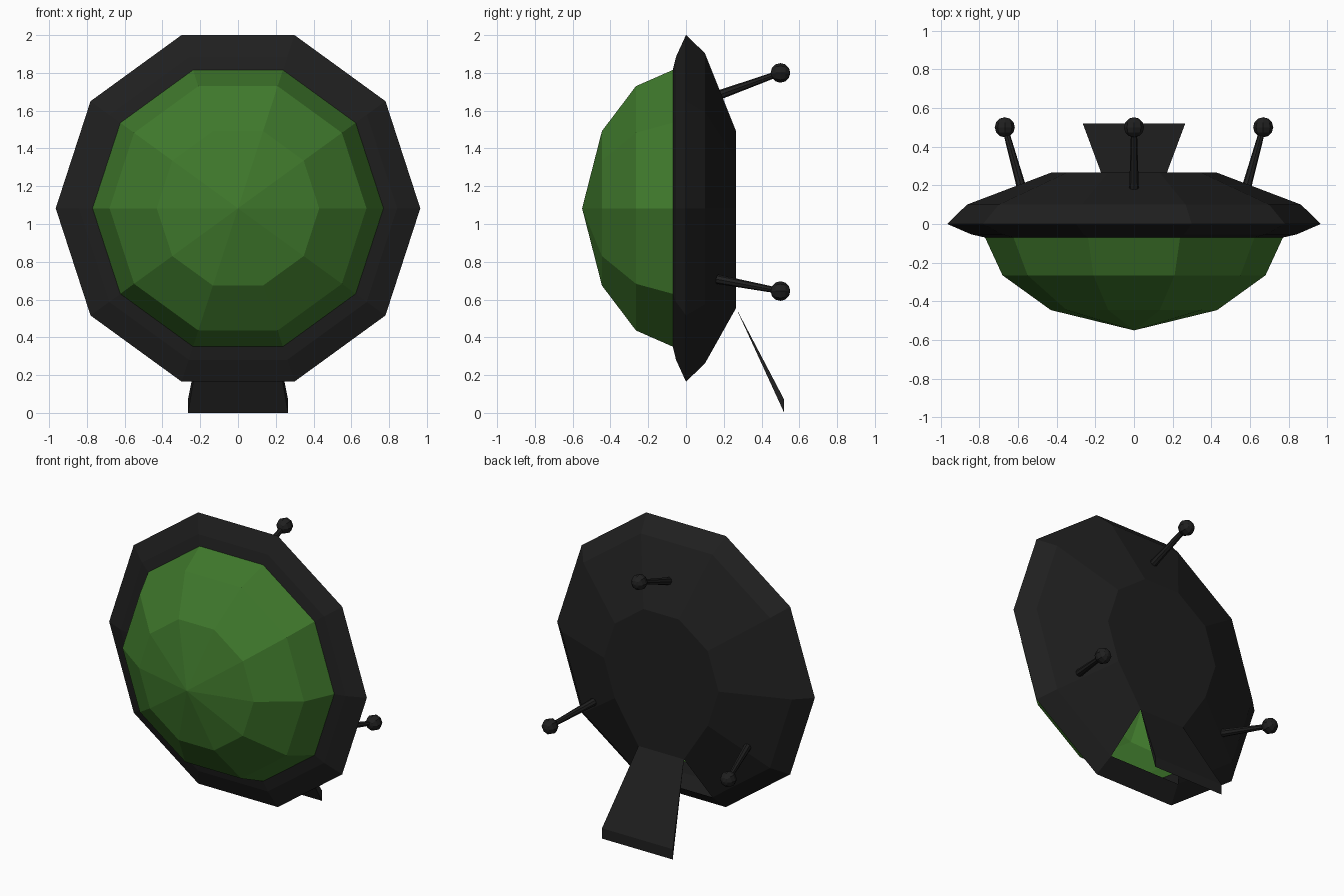
import bpy, bmesh, math
from mathutils import Vector

if "Cube" in bpy.data.objects:
    bpy.data.objects.remove(bpy.data.objects["Cube"])

SIDES, CZ = 10, 1.083


def material(name, rgb):
    m = bpy.data.materials.new(name)
    m.diffuse_color = (*rgb, 1)
    m.use_nodes = True
    m.node_tree.nodes["Principled BSDF"].inputs["Base Color"].default_value = m.diffuse_color
    return m


DARK = material("dark_metal", (0.014, 0.014, 0.014))
GREEN = material("green_dome", (0.05, 0.19, 0.025))


def finish(bm, name, mat):
    bmesh.ops.recalc_face_normals(bm, faces=bm.faces)
    me = bpy.data.meshes.new(name)
    bm.to_mesh(me)
    bm.free()
    me.materials.append(mat)
    ob = bpy.data.objects.new(name, me)
    bpy.context.collection.objects.link(ob)
    return ob


def lathe(bm, profile):
    """Ten-sided rings around the y axis, bridged; profile is (radius, y)."""
    rings = []
    for r, y in profile:
        rings.append([bm.verts.new((r * math.cos(a), y, CZ + r * math.sin(a)))
                      for a in (math.tau * k / SIDES for k in range(SIDES))])
    bands = []
    for a, b in zip(rings, rings[1:]):
        bands.append([bm.faces.new((a[k], a[(k + 1) % SIDES], b[(k + 1) % SIDES], b[k]))
                      for k in range(SIDES)])
    return rings, bands


# Faceted green dome, open at the back
bm = bmesh.new()
rings, _ = lathe(bm, [(0.77, -0.07), (0.68, -0.265), (0.43, -0.445)])
tip = bm.verts.new((0, -0.55, CZ))
for k in range(SIDES):
    bm.faces.new((rings[-1][k], rings[-1][(k + 1) % SIDES], tip))
finish(bm, "dome", GREEN)

# Dark hull with flat back; lowest back panel is left open as the doorway
bm = bmesh.new()
rings, bands = lathe(bm, [(0.77, -0.07), (0.843, -0.053), (0.965, 0),
                          (0.864, 0.10), (0.43, 0.265)])
for k, sx in ((7, -1), (8, 1)):
    rings[-1][k].co = (sx * 0.17, 0.265, 0.555)
bm.faces.new(rings[-1])
bmesh.ops.delete(bm, geom=[bands[-1][7]], context='FACES_ONLY')
finish(bm, "hull", DARK)

# Wedge-shaped ramp folded down from the doorway
bm = bmesh.new()
section = [(0.17, 0.265, 0.555), (0.265, 0.52, 0.07), (0.265, 0.52, 0.0)]
left, right = [[bm.verts.new((s * x, y, z)) for x, y, z in section] for s in (-1, 1)]
bm.faces.new(left)
bm.faces.new(right)
for i in range(3):
    j = (i + 1) % 3
    bm.faces.new((left[i], left[j], right[j], right[i]))
finish(bm, "ramp", DARK)


# Three landing legs: tapered strut with a ball foot
def leg(name, base, foot):
    base, foot = Vector(base), Vector(foot)
    d = foot - base
    bpy.ops.mesh.primitive_cone_add(vertices=8, radius1=0.025, radius2=0.015,
                                    depth=d.length, location=(base + foot) / 2,
                                    rotation=d.to_track_quat('Z', 'Y').to_euler())
    strut = bpy.context.object
    strut.name = name + "_strut"
    bpy.ops.mesh.primitive_uv_sphere_add(segments=8, ring_count=6, radius=0.052,
                                         location=foot,
                                         rotation=(math.pi / 2, 0, 0))
    ball = bpy.context.object
    ball.name = name + "_foot"
    for ob in (strut, ball):
        ob.data.materials.append(DARK)


leg("upper_leg", (0, 0.175, 1.683), (0, 0.5, 1.80))
for side, s in (("left", -1), ("right", 1)):
    leg(side + "_leg", (s * 0.575, 0.165, 0.708), (s * 0.668, 0.5, 0.645))
